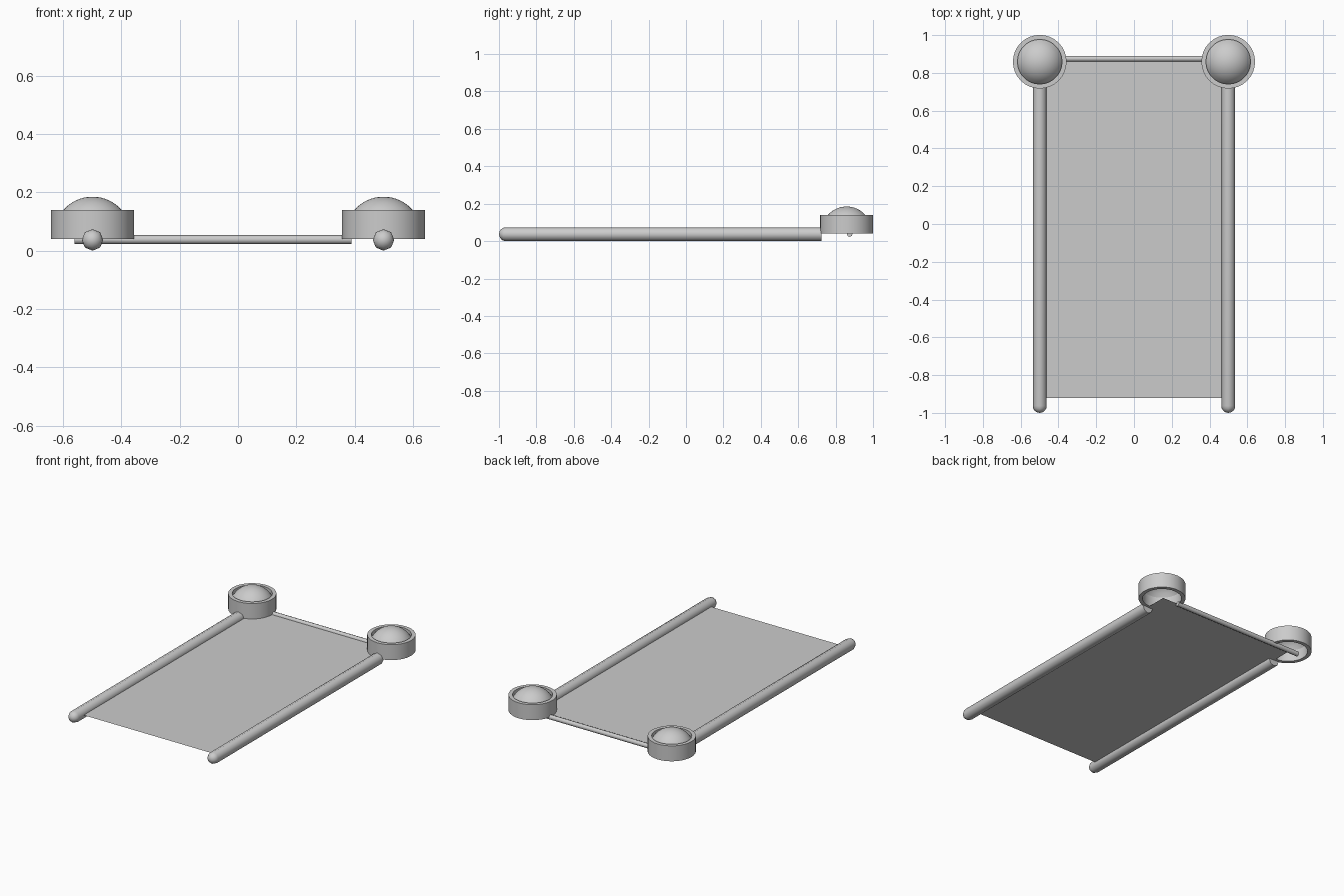
import bpy, bmesh
from math import sin, cos, pi, radians, sqrt
from mathutils import Matrix

if "Cube" in bpy.data.objects:
    bpy.data.objects.remove(bpy.data.objects["Cube"])


def lathe(name, profile, sides, matrix, closed=False):
    """Revolve (radius, height) points around local z, then place the result."""
    bm = bmesh.new()
    rings = []
    for r, z in profile:
        if r < 1e-6:
            rings.append([bm.verts.new((0, 0, z))] * sides)
        else:
            rings.append([bm.verts.new((r * cos(2 * pi * i / sides), r * sin(2 * pi * i / sides), z))
                          for i in range(sides)])
    pairs = list(zip(rings, rings[1:]))
    if closed:
        pairs.append((rings[-1], rings[0]))
    for a, b in pairs:
        for i in range(sides):
            j = (i + 1) % sides
            bm.faces.new(list(dict.fromkeys((a[i], a[j], b[j], b[i]))))
    bmesh.ops.transform(bm, matrix=matrix, verts=bm.verts)
    bmesh.ops.recalc_face_normals(bm, faces=bm.faces)
    return finish(name, bm)


def finish(name, bm):
    mesh = bpy.data.meshes.new(name)
    bm.to_mesh(mesh)
    bm.free()
    obj = bpy.data.objects.new(name, mesh)
    bpy.context.collection.objects.link(obj)
    bpy.ops.object.select_all(action='DESELECT')
    obj.select_set(True)
    bpy.context.view_layer.objects.active = obj
    bpy.ops.object.shade_smooth_by_angle(angle=radians(50))
    return obj


X, CUP_Y = 0.499, 0.859
RAIL_R, RAIL_Z = 0.037, 0.037
DOME_R, DOME_TOP = 0.134, 0.185

# rail: straight pole with a rounded front tip
rail = [(0, 0.725), (RAIL_R, 0.725)]
rail += [(RAIL_R * cos(a), -0.963 - RAIL_R * sin(a)) for a in (pi / 8 * k for k in range(4))]
rail += [(0, -1.0)]

# cup: thick open tube
cup = [(0.142, 0.04), (0.142, 0.14), (0.118, 0.14), (0.118, 0.04)]

# dome: spherical cap set into the cup
dome = []
for k in range(9):
    r = 0.118 * k / 8
    dome.append((r, DOME_TOP - DOME_R + sqrt(DOME_R ** 2 - r ** 2)))

for side, sx in (("left", -X), ("right", X)):
    lathe(side + "_rail", rail, 8,
          Matrix.Translation((sx, 0, RAIL_Z)) @ Matrix.Rotation(radians(-90), 4, 'X'))
    place = Matrix.Translation((sx, CUP_Y, 0))
    lathe(side + "_cup", cup, 32, place, closed=True)
    lathe(side + "_dome", dome, 32, place)

# thin crossbar, slightly off centre
lathe("crossbar", [(0, -0.56), (0.0155, -0.56), (0.0155, 0.39), (0, 0.39)], 8,
      Matrix.Translation((0, 0.875, 0.038)) @ Matrix.Rotation(radians(90), 4, 'Y'))

# fabric sheet stretched between the rails
bm = bmesh.new()
bm.faces.new([bm.verts.new((x, y, 0.039)) for x, y in
              ((-0.5, -0.92), (0.5, -0.92), (0.5, 0.872), (-0.5, 0.872))])
finish("sheet", bm)
